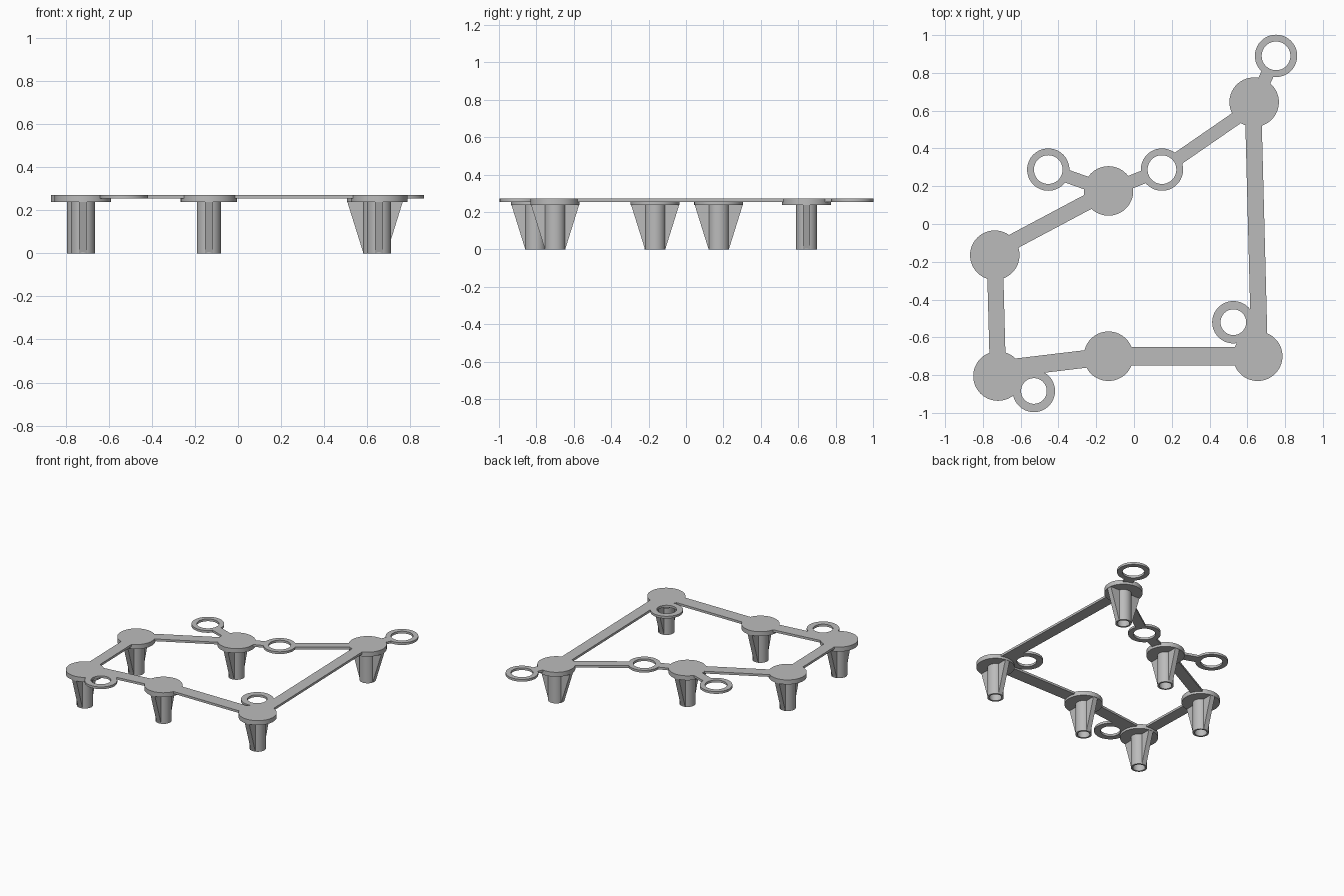
import bpy, math
from mathutils import Vector

cube = bpy.data.objects.get("Cube")
if cube:
    bpy.data.objects.remove(cube, do_unlink=True)

# One flat material
grey = bpy.data.materials.new("plain grey")
grey.use_nodes = True
colour = (0.5, 0.5, 0.5, 1)
grey.diffuse_color = colour
grey.node_tree.nodes["Principled BSDF"].inputs["Base Color"].default_value = colour

TOP, PLATE_Z, PAD_Z = 0.271, 0.254, 0.237
PAD_R, RING_R, LEG_R, BORE_R = 0.131, 0.112, 0.056, 0.043
SIDES = 64


def make(name, verts, faces, smooth=False):
    mesh = bpy.data.meshes.new(name)
    mesh.from_pydata(verts, [], faces)
    mesh.materials.append(grey)
    ob = bpy.data.objects.new(name, mesh)
    bpy.context.collection.objects.link(ob)
    if smooth:
        bpy.ops.object.select_all(action='DESELECT')
        ob.select_set(True)
        bpy.context.view_layer.objects.active = ob
        bpy.ops.object.shade_smooth_by_angle(angle=math.radians(35))
    return ob


def circle(c, r, z):
    steps = [2 * math.pi * i / SIDES for i in range(SIDES)]
    return [(c[0] + r * math.cos(a), c[1] + r * math.sin(a), z) for a in steps]


def disc(name, c, r, z0, z1):
    n = SIDES
    faces = [(i, (i + 1) % n, n + (i + 1) % n, n + i) for i in range(n)]
    faces += [tuple(reversed(range(n))), tuple(range(n, 2 * n))]
    return make(name, circle(c, r, z0) + circle(c, r, z1), faces, True)


def tube(name, c, r_out, r_in, z0, z1):
    n = SIDES
    verts = circle(c, r_out, z0) + circle(c, r_out, z1) + circle(c, r_in, z1) + circle(c, r_in, z0)
    faces = []
    for k in range(4):
        a, b = k * n, (k + 1) % 4 * n
        faces += [(a + i, a + (i + 1) % n, b + (i + 1) % n, b + i) for i in range(n)]
    return make(name, verts, faces, True)


def prism(name, base, offset):
    # Extrude a polygon along an offset
    n = len(base)
    verts = [Vector(p) for p in base]
    verts += [v + offset for v in verts]
    faces = [tuple(reversed(range(n))), tuple(range(n, 2 * n))]
    faces += [(i, (i + 1) % n, n + (i + 1) % n, n + i) for i in range(n)]
    return make(name, verts, faces)


def bar(name, a, b, width, trim_a, trim_b):
    a, b = Vector((*a, PLATE_Z)), Vector((*b, PLATE_Z))
    d = (b - a).normalized()
    s = Vector((-d.y, d.x, 0)) * width / 2
    a, b = a + d * trim_a, b - d * trim_b
    prism(name, [a - s, b - s, b + s, a + s], Vector((0, 0, TOP - PLATE_Z)))


def fin(name, c, angle):
    d = Vector((math.cos(angle), math.sin(angle), 0))
    s = Vector((-d.y, d.x, 0)) * 0.037
    o = Vector((*c, 0)) - s / 2
    profile = [(0.048, 0), (0.054, 0), (0.128, PAD_Z), (0.048, PAD_Z)]
    prism(name, [o + d * r + Vector((0, 0, z)) for r, z in reversed(profile)], s)


# Pads on hollow legs, each with two tapered fins
pads = {
    "back_left": (0.636, 0.645), "back_middle": (-0.135, 0.175),
    "middle_right": (-0.737, -0.165), "front_right": (-0.72, -0.805),
    "front_middle": (-0.135, -0.70), "front_left": (0.655, -0.70),
}
for name, c in pads.items():
    disc(name + "_pad", c, PAD_R, PAD_Z, TOP)
    tube(name + "_leg", c, LEG_R, BORE_R, 0, PAD_Z + 0.005)
    start = 0 if name == "back_left" else math.pi / 2
    for k in range(2):
        fin(f"{name}_fin_{k + 1}", c, start + k * math.pi)

# Flat mounting rings, each with its hole radius
rings = {
    "back_left": (0.752, 0.89, 0.076), "back_middle": (0.148, 0.288, 0.076),
    "back_right": (-0.454, 0.288, 0.076), "front_left": (0.526, -0.52, 0.068),
    "front_right": (-0.53, -0.884, 0.068),
}
for name, (x, y, hole) in rings.items():
    tube(name + "_ring", (x, y), RING_R, hole, PLATE_Z, TOP)

# Flat bars between the pads
P, R = 0.1, 0.095
bar("left_bar", (0.63, 0.645), (0.665, -0.70), 0.087, P, P)
bar("front_left_bar", pads["front_left"], pads["front_middle"], 0.1, P, P)
bar("front_right_bar", pads["front_middle"], (-0.72, -0.77), 0.093, P, P)
bar("right_bar", pads["front_right"], pads["middle_right"], 0.085, P, P)
bar("back_right_bar", (-0.737, -0.145), pads["back_middle"], 0.083, P, P)
bar("back_left_bar", rings["back_middle"][:2], (0.636, 0.625), 0.07, R, P)

# Short links from the pads to the rings
links = {"back_left": "back_left", "back_middle": "back_middle", "back_right": "back_middle",
         "front_left": "front_left", "front_right": "front_right"}
for ring, pad in links.items():
    bar(ring + "_ring_link", rings[ring][:2], pads[pad], 0.07, R, P)
